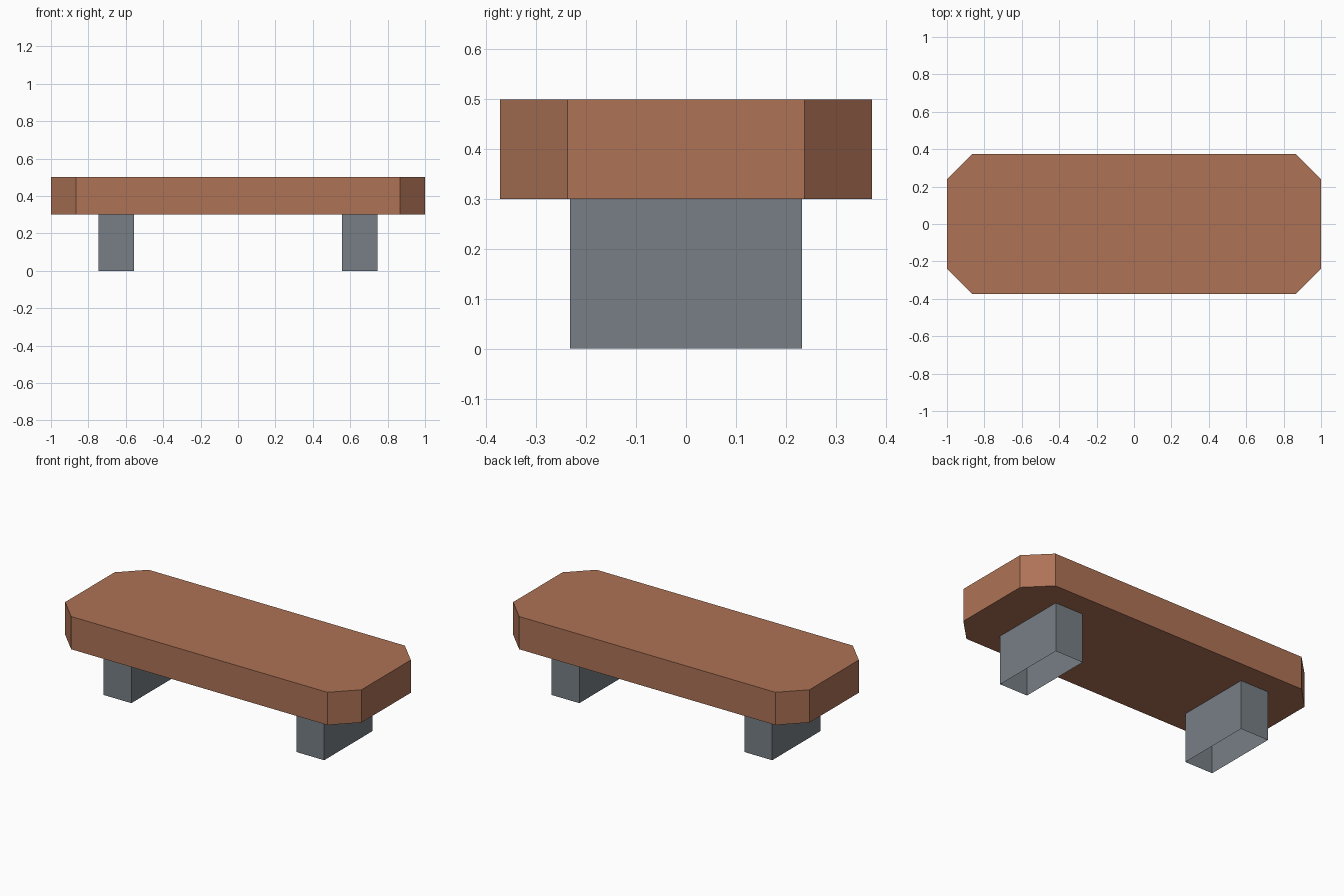
import bpy
import bmesh

if "Cube" in bpy.data.objects:
    bpy.data.objects.remove(bpy.data.objects["Cube"])


def material(name, rgb):
    mat = bpy.data.materials.new(name)
    mat.diffuse_color = (*rgb, 1.0)
    mat.use_nodes = True
    mat.node_tree.nodes["Principled BSDF"].inputs["Base Color"].default_value = mat.diffuse_color
    return mat


def prism(name, outline, z0, z1, mat, capped=True):
    """Extrude a counter-clockwise outline; uncapped gives an open tube."""
    bm = bmesh.new()
    low = [bm.verts.new((x, y, z0)) for x, y in outline]
    high = [bm.verts.new((x, y, z1)) for x, y in outline]
    n = len(outline)
    for i in range(n):
        j = (i + 1) % n
        bm.faces.new((low[i], low[j], high[j], high[i]))
    if capped:
        bm.faces.new(high)
        bm.faces.new(low[::-1])
    mesh = bpy.data.meshes.new(name)
    bm.to_mesh(mesh)
    bm.free()
    mesh.materials.append(mat)
    obj = bpy.data.objects.new(name, mesh)
    bpy.context.collection.objects.link(obj)
    return obj


wood = material("brown wood", (0.42, 0.17, 0.093))
stone = material("grey stone", (0.185, 0.212, 0.235))

# Seat slab with cut corners
X, Y, CUT = 1.0, 0.373, 0.135
seat_outline = [(X, -Y + CUT), (X, Y - CUT), (X - CUT, Y), (-X + CUT, Y),
                (-X, Y - CUT), (-X, -Y + CUT), (-X + CUT, -Y), (X - CUT, -Y)]
prism("seat", seat_outline, 0.3, 0.5, wood)

# Two hollow legs, open at the bottom
LEG_X, HALF_W, HALF_D = 0.651, 0.094, 0.233
for name, side in (("left_leg", -1), ("right_leg", 1)):
    cx = side * LEG_X
    leg_outline = [(cx - HALF_W, -HALF_D), (cx + HALF_W, -HALF_D),
                   (cx + HALF_W, HALF_D), (cx - HALF_W, HALF_D)]
    prism(name, leg_outline, 0.0, 0.3, stone, capped=False)
